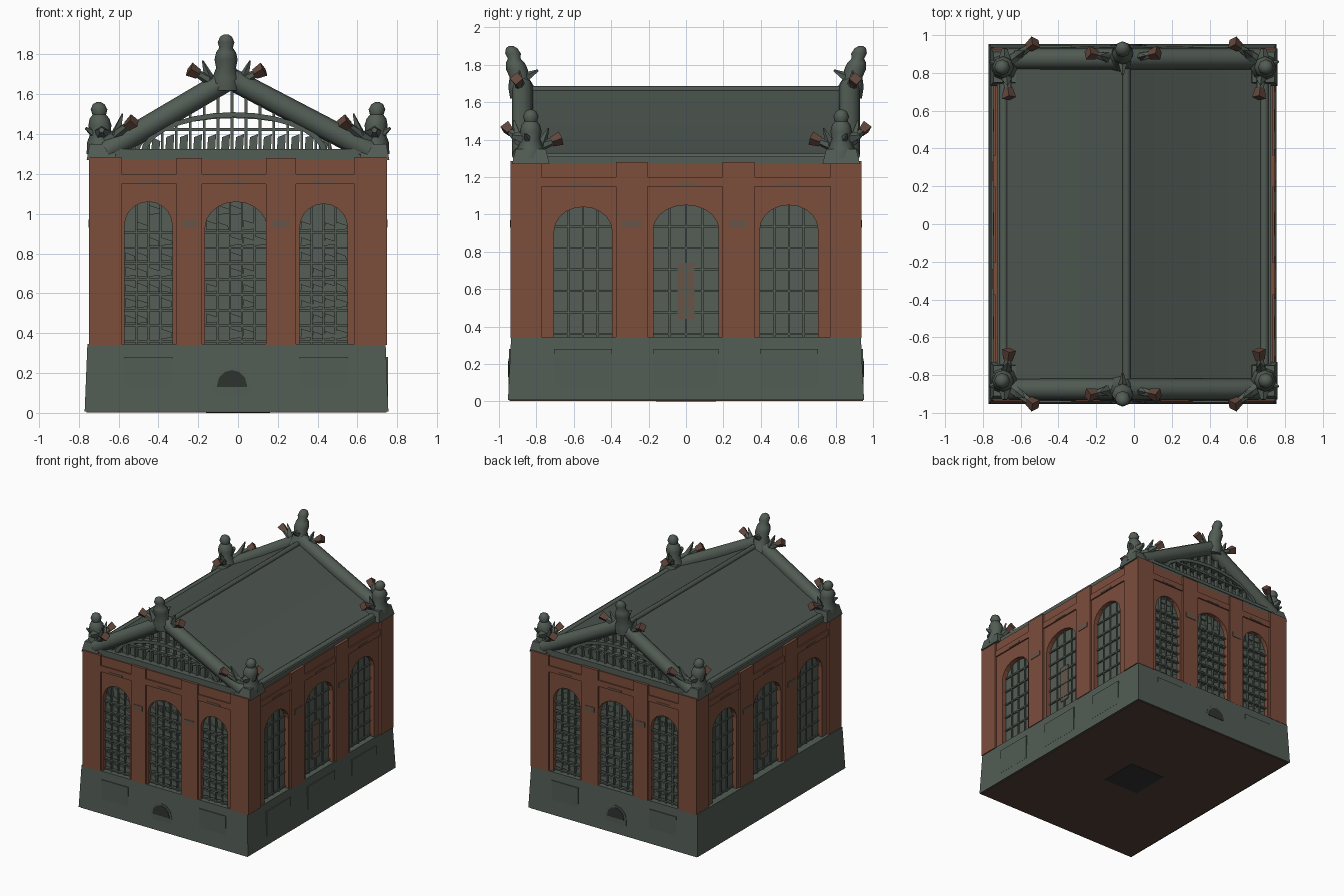
import bpy, bmesh, math, random
from mathutils import Vector, Matrix

if "Cube" in bpy.data.objects:
    bpy.data.objects.remove(bpy.data.objects["Cube"])

random.seed(4)

def material(name, rgb):
    m = bpy.data.materials.new(name)
    m.diffuse_color = (*rgb, 1)
    m.use_nodes = True
    m.node_tree.nodes["Principled BSDF"].inputs["Base Color"].default_value = m.diffuse_color
    return m

STONE = material("grey green stone", (0.085, 0.107, 0.09))
ROOF = material("roof slate", (0.075, 0.094, 0.08))
BRICK = material("red brick", (0.2, 0.074, 0.044))
WORN = material("weathered brick", (0.14, 0.088, 0.062))
GLASS = material("pale glass", (0.092, 0.112, 0.092))
DARK = material("dark glass", (0.028, 0.034, 0.03))
RUST = material("rusty tip", (0.12, 0.062, 0.045))
BROWN = material("brown underside", (0.085, 0.05, 0.038))

def finish(bm, name, mat, smooth=False):
    bmesh.ops.recalc_face_normals(bm, faces=bm.faces[:])
    me = bpy.data.meshes.new(name)
    bm.to_mesh(me)
    bm.free()
    me.materials.append(mat)
    ob = bpy.data.objects.new(name, me)
    bpy.context.collection.objects.link(ob)
    if smooth:
        bpy.context.view_layer.objects.active = ob
        bpy.ops.object.select_all(action='DESELECT')
        ob.select_set(True)
        bpy.ops.object.shade_smooth_by_angle(angle=math.radians(50))
    return ob

# Facade frames: u runs along the wall, w points outward, z is up
SIDES = {
    "front": lambda u, w, z: (u, -w, z),
    "back": lambda u, w, z: (u, w, z),
    "right": lambda u, w, z: (w, u, z),
    "left": lambda u, w, z: (-w, u, z),
}

def add_prism(bm, pts, w0, w1, f):
    a = [bm.verts.new(f(u, w0, z)) for u, z in pts]
    b = [bm.verts.new(f(u, w1, z)) for u, z in pts]
    bm.faces.new(a)
    bm.faces.new(b)
    n = len(pts)
    for i in range(n):
        j = (i + 1) % n
        bm.faces.new((a[i], a[j], b[j], b[i]))

def rect(u0, u1, z0, z1):
    return [(u0, z0), (u1, z0), (u1, z1), (u0, z1)]

def prisms(name, mat, f, items, smooth=False):
    bm = bmesh.new()
    for pts, w0, w1 in items:
        add_prism(bm, pts, w0, w1, f)
    return finish(bm, name, mat, smooth)

def arch(c, half, z0, top, n=10):
    rise = min(half, 0.13)
    return [(c - half, z0)] + [(c - half * math.cos(math.pi * i / n),
            top - rise + rise * math.sin(math.pi * i / n)) for i in range(n + 1)] + [(c + half, z0)]

def tube(name, p, q, r0, r1, mat, sides=8):
    p, q = Vector(p), Vector(q)
    bm = bmesh.new()
    rot = (q - p).to_track_quat('Z', 'Y').to_matrix().to_4x4()
    bmesh.ops.create_cone(bm, cap_ends=True, segments=sides, radius1=r0, radius2=r1,
                          depth=(q - p).length, matrix=Matrix.Translation((p + q) / 2) @ rot)
    return finish(bm, name, mat, sides > 6)

def lathe(name, base, top, profile, mat, sides=8):
    base, top = Vector(base), Vector(top)
    bm = bmesh.new()
    rings = []
    for t, r in profile:
        c = base.lerp(top, t)
        rings.append([bm.verts.new(c + Vector((r * math.cos(k * math.tau / sides),
                     r * math.sin(k * math.tau / sides), 0))) for k in range(sides)])
    for a, b in zip(rings, rings[1:]):
        for k in range(sides):
            j = (k + 1) % sides
            bm.faces.new((a[k], a[j], b[j], b[k]))
    bm.faces.new(rings[0])
    bm.faces.new(rings[-1])
    return finish(bm, name, mat, True)

def box(name, lo, hi, mat, taper=1.0):
    bm = bmesh.new()
    bmesh.ops.create_cube(bm, size=1)
    for v in bm.verts:
        k = taper if v.co.z > 0 else 1
        v.co = Vector([(a + b) / 2 + c * (b - a) * s for a, b, c, s in zip(lo, hi, v.co, (k, k, 1))])
    return finish(bm, name, mat)

# Plinth, underside and window backing
box("plinth", (-0.77, -0.952, 0.008), (0.755, 0.952, 0.345), STONE, 0.982)
box("underside", (-0.76, -0.945, 0.002), (0.745, 0.945, 0.009), BROWN)
box("floor_hatch", (-0.16, -0.16, 0), (0.16, 0.16, 0.008), DARK)
box("inner_core", (-0.695, -0.885, 0.3), (0.695, 0.885, 1.27), GLASS)
box("cornice", (-0.725, -0.915, 1.268), (0.725, 0.915, 1.31), STONE)

# Walls: arched bays, piers, string course, window lattices
for side, f in SIDES.items():
    ends = side in ("front", "back")
    if ends:
        wins, L, W = [(-0.45, 0.12, 1.06), (-0.01, 0.155, 1.06), (0.43, 0.12, 1.05)], 0.735, 0.922
        piers = [(-0.245, 0.065), (0.215, 0.075)]
    else:
        wins, L, W = [(-0.55, 0.155, 1.04), (0, 0.175, 1.05), (0.55, 0.155, 1.05)], 0.922, 0.733
        piers = [(-0.29, 0.085), (0.28, 0.085)]
    outline = [(-L, 0.34)]
    for c, h, t in wins:
        outline += arch(c, h, 0.34, t)
    outline += [(L, 0.34), (L, 1.275), (-L, 1.275)]
    prisms(side + "_arched_wall", BRICK, f, [(outline, W - 0.05, W)])
    items = [(rect(c - h, c + h, 0.34, 1.28), W - 0.03, W + 0.014) for c, h in piers]
    items += [(rect(s * (L - 0.07) - 0.08, s * (L - 0.07) + 0.08, 0.34, 1.285), W - 0.03, W + 0.016)
              for s in (-1, 1)]
    items.append((rect(-L, L, 1.15, 1.2), W - 0.03, W + 0.01))
    prisms(side + "_piers", BRICK, f, items)
    marks = [(rect(c - h * 0.6, c + h * 0.6, 0.93, 0.97), W, W + 0.018) for c, h in piers]
    marks += [(rect(c - 0.06, c + 0.06, 1.155, 1.168), W, W + 0.013) for c, h, t in wins]
    prisms(side + "_weathered_bands", WORN, f, marks)

    # Plinth panels below the windows
    PW = W + (0.024 if ends else 0.02)
    prisms(side + "_plinth_panels", STONE, f,
           [(rect(c - h, c + h, 0.08, 0.28), PW - 0.03, PW) for c, h, t in wins if not (ends and abs(c) < 0.1)])

    # Glazing bars and panes
    bars, panes = [], []
    gw = W - 0.037
    step_u, step_z = (0.062, 0.078) if ends else (0.085, 0.115)
    for c, h, t in wins:
        def top_at(u, half):
            e = max(0, 1 - ((u - c) / h) ** 2)
            return t - min(h, 0.13) * (1 - math.sqrt(e))
        n = round(2 * h / step_u)
        su = 2 * h / n
        depth = gw + (0.02 if ends else 0.008)
        for i in range(1, n):
            u = c - h + i * su
            bars.append((rect(u - 0.005, u + 0.005, 0.34, top_at(u, h)), gw - 0.01, depth))
        z = 0.36
        while z < t - 0.1:
            bars.append((rect(c - h, c + h, z - 0.006, z + 0.006), gw - 0.01, depth + 0.002))
            z += step_z
        if ends:
            z = 0.36
            while z < t - 0.06:
                for i in range(n):
                    u = c - h + (i + 0.5) * su
                    a, b = random.uniform(-.012, .012), random.uniform(.02, .034)
                    if z + 0.06 < top_at(u, h):
                        panes.append(([(u - su * .42, z + .012), (u + su * .42, z + .012 + a * .5),
                                       (u + su * .36 + a, z + .012 + b), (u - su * .4, z + .03 + b)],
                                      gw - 0.01, gw + 0.008 + a / 2))
                z += step_z
    if ends:
        prisms(side + "_dark_glass", DARK, f, [(arch(c, h, 0.34, t), gw - 0.006, gw) for c, h, t in wins])
        prisms(side + "_broken_panes", GLASS, f, panes)
        # Small arched vent in the plinth
        prisms(side + "_vent_frame", STONE, f, [(arch(-0.03, 0.095, 0.07, 0.23, 6), PW - .03, PW + .002)])
        prisms(side + "_vent", DARK, f, [(arch(-0.03, 0.075, 0.13, 0.215, 6), PW - .03, PW + .006)])
    else:
        prisms(side + "_brick_patch", WORN, f, [(rect(-0.045, 0.045, 0.44, 0.74), gw - .01, gw + 0.006)])
    prisms(side + "_glazing_bars", STONE, f, bars)

# Roof shell, slightly hollow in its slopes, with a ridge roll
RX = -0.04
upper = [(-0.71, 1.30), (-0.64, 1.335), (-0.36, 1.485), (RX, 1.675),
         (0.3, 1.485), (0.62, 1.335), (0.71, 1.30)]
lower = [(u * 0.96, z - 0.035) for u, z in reversed(upper)]
prisms("roof", ROOF, SIDES["back"], [(upper + lower, -0.87, 0.87)], True)
tube("ridge_roll", (RX, -0.86, 1.665), (RX, 0.86, 1.665), 0.022, 0.022, ROOF)
for s in (-1, 1):
    tube("eaves_gutter", (s * 0.69, -0.86, 1.305), (s * 0.69, 0.86, 1.305), 0.024, 0.024, STONE)

# Vaulted attic ceiling below the roof
def vault(r, rise):
    return [(-0.02 - r * math.cos(math.pi * i / 14), 1.3 + rise * math.sin(math.pi * i / 14)) for i in range(15)]
prisms("attic_vault", STONE, SIDES["back"], [(vault(0.5, 0.2) + vault(0.48, 0.18)[::-1], -0.8, 0.8)], True)

BODY = [(0, .075), (.22, .07), (.4, .05), (.55, .058), (.68, .05), (.76, .034), (.86, .042), (.96, .03), (1, .012)]

def arm(name, p, q):
    p, q = Vector(p), Vector(q)
    d = (q - p).normalized()
    tube(name, p, q, 0.034, 0.018, STONE, 6)
    tube(name + "_tip", q - d * 0.02, q + d * 0.035, 0.026, 0.037, RUST, 4)
    tube(name + "_leaf", p.lerp(q, .4), p.lerp(q, .7) + Vector((0, 0, 0.08)), 0.03, 0.004, STONE, 4)

# Gables with raking cornices, open tracery and finials, front and back
for e, side in ((-1, "front"), (1, "back")):
    f = SIDES[side]
    for s in (-1, 1):
        tube(side + "_raking_cornice", (s * 0.66, e * 0.875, 1.315), (RX, e * 0.875, 1.68), 0.056, 0.056, STONE)
    tracery = [(rect(-0.62, 0.62, 1.3, 1.325), 0.84, 0.92)]
    for i in range(-7, 8):
        u = i * 0.07 - 0.03
        top = 1.66 - abs(u - RX) * 0.6
        tracery.append((rect(u - 0.007, u + 0.007, 1.3, top), 0.85, 0.885))
        if abs(i) < 7:
            tracery.append(([(u + .015, 1.32), (u + .055, 1.32), (u + .06, min(top - .05, 1.4)),
                             (u + .02, min(top - .03, 1.385))], 0.85, 0.87))
    tracery.append((rect(-0.42, 0.36, 1.415, 1.43), 0.85, 0.89))
    tracery.append((vault(0.47, 0.21) + vault(0.44, 0.185)[::-1], 0.85, 0.895))
    prisms(side + "_gable_tracery", STONE, f, tracery)

    # Apex figure leaning outward
    A = (-0.06, e * 0.865, 1.62)
    lathe(side + "_apex_finial", A, (-0.06, e * 0.935, 1.9), BODY, STONE)
    for s, x in ((-1, -0.215), (1, 0.1)):
        arm(side + "_apex_arm", (-0.06 + s * 0.03, e * 0.87, 1.64), (x, e * 0.9, 1.71))
    tube(side + "_apex_spur", (-0.06, e * 0.88, 1.72), (-0.06, e * 0.79, 1.77), 0.035, 0.006, STONE, 5)

    # Corner figures with two arms each
    for s in (-1, 1):
        x, y = s * 0.685, e * 0.83
        box(side + "_corner_block", (x - .075, y - .1, 1.27), (x + .075, y + .1, 1.35), STONE, 0.8)
        lathe(side + "_corner_finial", (x, y, 1.3), (x + s * 0.015, y, 1.56), BODY, STONE)
        arm(side + "_corner_arm", (s * 0.66, e * 0.86, 1.36), (s * 0.545, e * 0.945, 1.45))
        arm(side + "_corner_arm", (s * 0.68, e * 0.82, 1.35), (s * 0.665, e * 0.7, 1.395))
        tube(side + "_corner_leaf", (x, y, 1.38), (s * 0.765, e * 0.86, 1.43), 0.04, 0.006, STONE, 5)
        tube(side + "_corner_spur", (x, y, 1.4), (x, e * 0.93, 1.42), 0.05, 0.015, STONE, 5)
